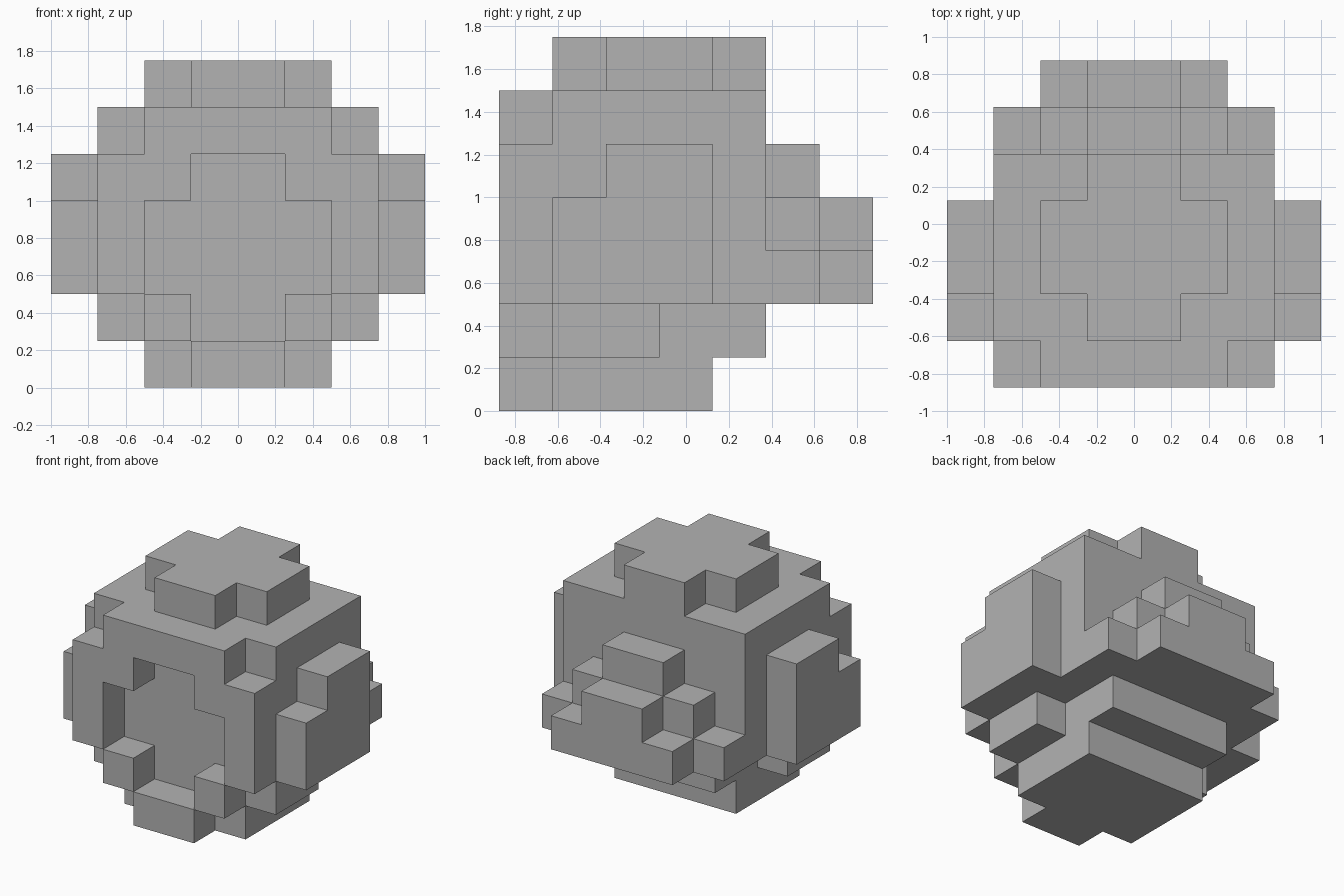
import bpy
import bmesh
from mathutils import Vector

CELL = 0.25
CORNER = Vector((-1.0, -0.875, 0.0))   # grid origin

cube = bpy.data.objects.get("Cube")
if cube:
    bpy.data.objects.remove(cube, do_unlink=True)

grey = bpy.data.materials.new("plain grey")
grey.use_nodes = True
GREY = (0.45, 0.45, 0.45, 1.0)
grey.diffuse_color = GREY
grey.node_tree.nodes["Principled BSDF"].inputs["Base Color"].default_value = GREY


def block(half, y, z, inner=0):
    """Grid cells mirrored in x, from inner to half cells off centre; y and z are ranges."""
    return {(i, j, k)
            for n in range(inner, half) for i in (4 + n, 3 - n)
            for j in range(*y) for k in range(*z)}


# Cross-shaped hollow in the front face
hollow = block(1, (0, 1), (1, 5)) | block(2, (0, 1), (2, 4))

parts = {
    # Main mass, with a narrower brow on its upper front edge
    "body": (block(3, (0, 5), (2, 5)) | block(3, (1, 5), (5, 6))
             | block(2, (0, 1), (5, 6))) - hollow,
    # Cross-shaped cap
    "top_cap": block(2, (2, 4), (6, 7)) | block(1, (1, 5), (6, 7)),
    # Stepped underside: wide front, narrow back, small front corners
    "lower_body": (block(3, (1, 3), (1, 2)) | block(2, (3, 5), (1, 2))
                   | block(2, (0, 1), (1, 2), inner=1)),
    "base": block(2, (1, 4), (0, 1)) | block(1, (0, 1), (0, 1)),
    # Notched slabs on both sides
    "side_slabs": (block(4, (1, 4), (2, 4), inner=3)
                   | block(4, (2, 4), (4, 5), inner=3)),
    # Stepped pyramid on the back
    "back_steps": (block(3, (5, 6), (2, 3)) | block(2, (6, 7), (2, 3))
                   | block(2, (5, 6), (3, 4)) | block(1, (6, 7), (3, 4))
                   | block(1, (5, 6), (4, 5))),
}
solid = set().union(*parts.values())


def build(name, cells):
    """Skin the exposed sides of the cells and merge the flat areas."""
    bm = bmesh.new()
    for cell in cells:
        for axis in range(3):
            for side in (0, 1):
                step = [0, 0, 0]
                step[axis] = 2 * side - 1
                if tuple(c + s for c, s in zip(cell, step)) in solid:
                    continue
                u, v = (axis + 1) % 3, (axis + 2) % 3
                verts = []
                for du, dv in ((0, 0), (1, 0), (1, 1), (0, 1)):
                    p = Vector(cell)
                    p[axis] += side
                    p[u] += du
                    p[v] += dv
                    verts.append(bm.verts.new(CORNER + p * CELL))
                bm.faces.new(verts if side else verts[::-1])
    bmesh.ops.remove_doubles(bm, verts=bm.verts, dist=0.001)
    bmesh.ops.dissolve_limit(bm, angle_limit=0.01, verts=bm.verts, edges=bm.edges)
    mesh = bpy.data.meshes.new(name)
    bm.to_mesh(mesh)
    bm.free()
    mesh.materials.append(grey)
    bpy.context.collection.objects.link(bpy.data.objects.new(name, mesh))


for part_name, part_cells in parts.items():
    build(part_name, part_cells)
